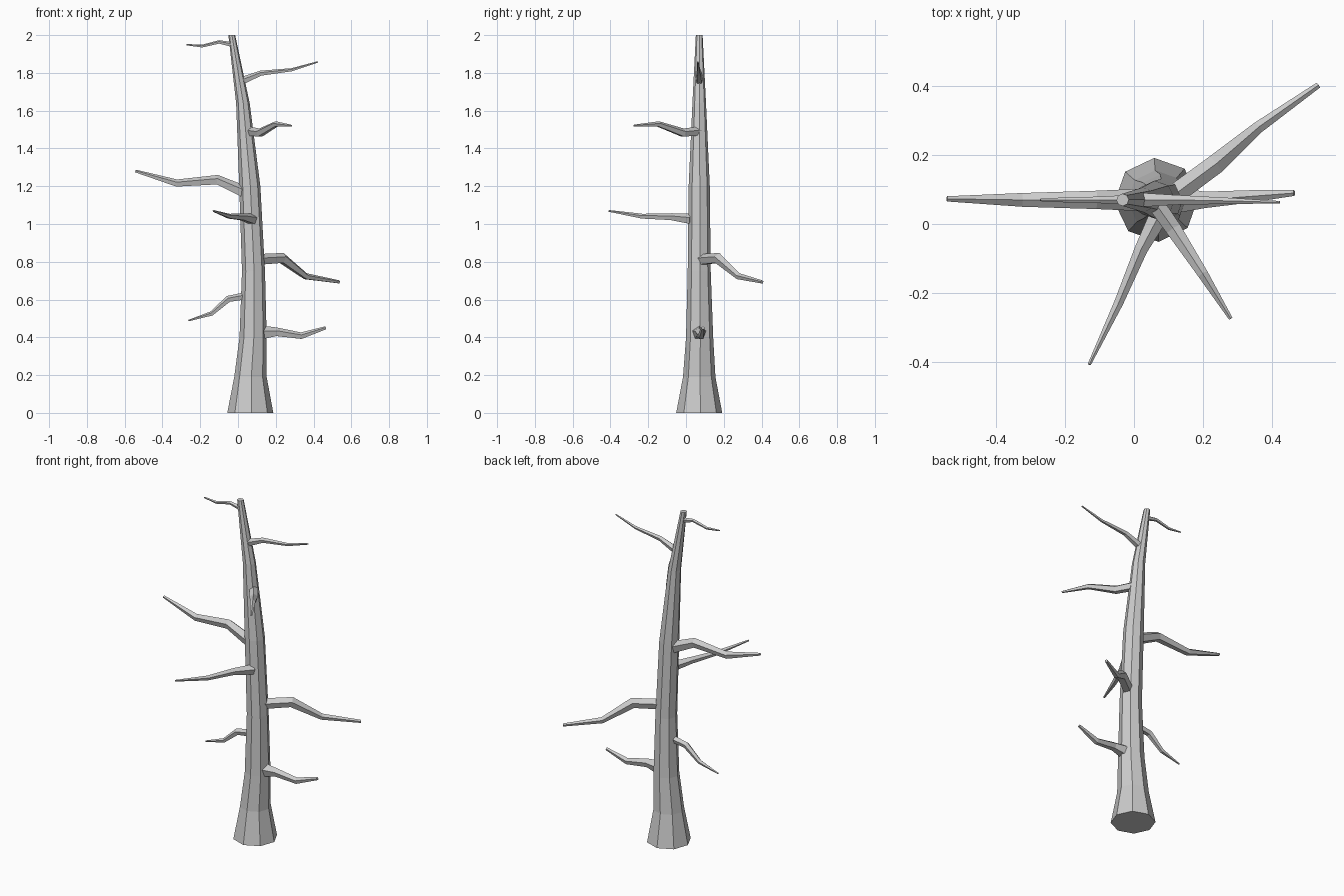
import bpy, bmesh, math
from mathutils import Vector


def tube(name, path, sides, level=False, start=0.0):
    """Tapered low-poly tube through (x, y, z, radius) points, capped at both ends."""
    bm = bmesh.new()
    pts = [Vector(p[:3]) for p in path]
    rings = []
    for i, (x, y, z, r) in enumerate(path):
        if level:
            u, v = Vector((1, 0, 0)), Vector((0, 1, 0))
        else:
            t = (pts[min(i + 1, len(pts) - 1)] - pts[max(i - 1, 0)]).normalized()
            u = Vector((0, 0, 1)).cross(t).normalized()
            v = t.cross(u)
        ring = []
        for k in range(sides):
            a = start + 2 * math.pi * k / sides
            ring.append(bm.verts.new(pts[i] + r * (math.cos(a) * u + math.sin(a) * v)))
        rings.append(ring)
    for a, b in zip(rings, rings[1:]):
        for k in range(sides):
            n = (k + 1) % sides
            bm.faces.new((a[k], a[n], b[n], b[k]))
    bm.faces.new(rings[0][::-1])
    bm.faces.new(rings[-1])
    bmesh.ops.recalc_face_normals(bm, faces=bm.faces)
    me = bpy.data.meshes.new(name)
    bm.to_mesh(me)
    bm.free()
    ob = bpy.data.objects.new(name, me)
    bpy.context.collection.objects.link(ob)
    return ob


# Trunk: flared foot, bending towards a thin top
tube("trunk", [
    (.065, .07, 0, .122), (.066, .07, .19, .086), (.08, .072, .4, .072),
    (.082, .07, .75, .061), (.0625, .07, 1.2, .056), (.026, .07, 1.64, .036),
    (-.033, .07, 2, .018)], 8, level=True, start=math.radians(3))

# Branches: crooked five-sided limbs, from the lowest to the highest
branches = {
    "low_right": [(.12, .07, .422, .041), (.205, .07, .427, .025), (.335, .08, .407, .019), (.465, .09, .45, .009)],
    "low_left": [(.04, .07, .618, .021), (-.05, .07, .602, .019), (-.14, .07, .525, .013), (-.263, .07, .488, .004)],
    "back_right": [(.11, .08, .81, .031), (.235, .172, .818, .03), (.36, .28, .722, .018), (.535, .403, .693, .009)],
    "front_left": [(.075, .03, 1.025, .03), (.02, -.075, 1.037, .02), (-.045, -.23, 1.04, .014), (-.13, -.408, 1.069, .005)],
    "middle_left": [(.04, .07, 1.165, .035), (-.11, .07, 1.232, .028), (-.325, .07, 1.215, .021), (-.543, .073, 1.28, .008)],
    "front_right": [(.055, .07, 1.49, .026), (.115, -.015, 1.482, .024), (.2, -.145, 1.528, .016), (.281, -.275, 1.52, .006)],
    "high_right": [(.03, .07, 1.76, .021), (.12, .07, 1.797, .015), (.285, .067, 1.816, .009), (.423, .063, 1.858, .004)],
    "high_left": [(-.035, .07, 1.95, .014), (-.1, .07, 1.963, .01), (-.19, .07, 1.941, .008), (-.272, .07, 1.949, .004)],
}
for name, path in branches.items():
    tube("branch_" + name, path, 5, start=math.pi / 2)
